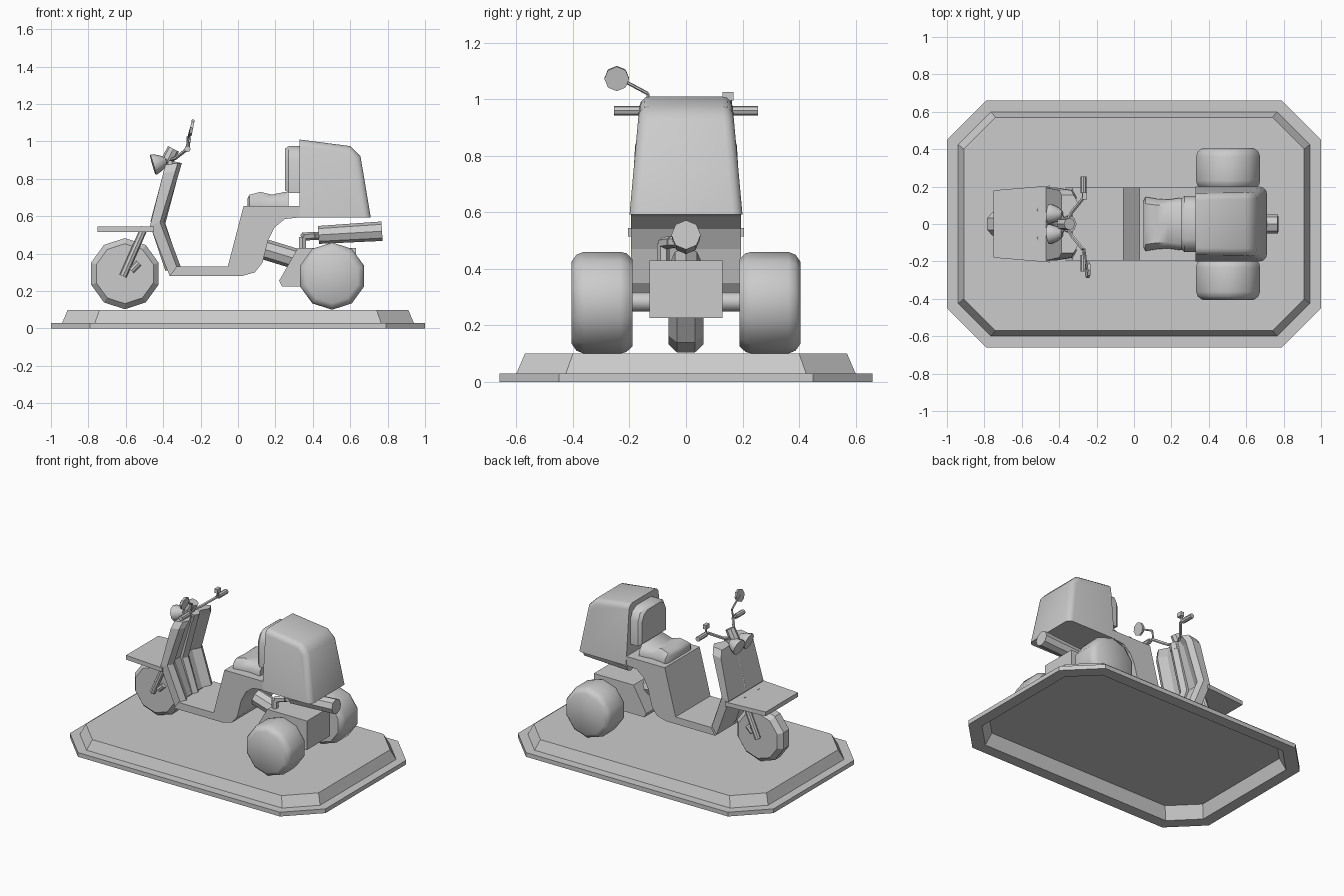
import bpy, bmesh, math
from mathutils import Vector

cube = bpy.data.objects.get("Cube")
if cube:
    bpy.data.objects.remove(cube, do_unlink=True)

GREY = (0.6, 0.6, 0.6, 1)
mat = bpy.data.materials.new("plain grey")
mat.use_nodes = True
mat.diffuse_color = GREY
mat.node_tree.nodes["Principled BSDF"].inputs["Base Color"].default_value = GREY


def loft(name, rings, smooth=0, bevel_rule=None, bevel=0.03):
    """Skin a list of equal-length point rings and cap both ends."""
    bm = bmesh.new()
    rows = [[bm.verts.new(p) for p in ring] for ring in rings]
    n = len(rows[0])
    for a, b in zip(rows, rows[1:]):
        for i in range(n):
            j = (i + 1) % n
            bm.faces.new((a[i], a[j], b[j], b[i]))
    bm.faces.new(rows[0])
    bm.faces.new(rows[-1])
    if bevel_rule:
        edges = [e for e in bm.edges if bevel_rule(e.verts[0].co, e.verts[1].co)]
        bmesh.ops.bevel(bm, geom=edges, offset=bevel, segments=3,
                        profile=0.5, affect='EDGES')
    bmesh.ops.recalc_face_normals(bm, faces=bm.faces[:])
    me = bpy.data.meshes.new(name)
    bm.to_mesh(me)
    bm.free()
    me.materials.append(mat)
    ob = bpy.data.objects.new(name, me)
    bpy.context.collection.objects.link(ob)
    if smooth:
        bpy.ops.object.select_all(action='DESELECT')
        ob.select_set(True)
        bpy.context.view_layer.objects.active = ob
        bpy.ops.object.shade_smooth_by_angle(angle=math.radians(smooth))
    return ob


def prism(name, profile, width):
    """Side profile of (x, z) points extruded to both sides."""
    return loft(name, [[(x, y, z) for x, z in profile] for y in (-width, width)])


def turned(name, p, q, stations, sides=10, smooth=0):
    """Turned solid along p-q, from (fraction, radius) stations."""
    p, q = Vector(p), Vector(q)
    rot = (q - p).to_track_quat('Z', 'Y')
    angles = [math.pi / 2 + math.tau * i / sides for i in range(sides)]
    return loft(name, [[p.lerp(q, t) + rot @ Vector((r * math.cos(a), r * math.sin(a), 0))
                        for a in angles] for t, r in stations], smooth)


def rod(name, p, q, r, r2=None, sides=8, smooth=0):
    return turned(name, p, q, [(0, r), (1, r2 or r)], sides, smooth)


def pipe(name, points, r):
    for i, (p, q) in enumerate(zip(points, points[1:])):
        rod(f"{name}_{i + 1}", p, q, r, sides=6)


# Display base: hollow underneath, flange and sloped raised deck
def octagon(a, b, z, cut):
    quarter = [(a, b - cut), (a - cut, b)]
    pts = quarter + [(-x, y) for x, y in reversed(quarter)]
    pts += [(-x, -y) for x, y in pts]
    return [(x, y, z) for x, y in pts]


loft("base", [octagon(0.89, 0.55, 0.085, 0.17), octagon(0.92, 0.58, 0, 0.17),
              octagon(1, 0.66, 0, 0.21), octagon(1, 0.66, 0.03, 0.21),
              octagon(0.94, 0.6, 0.03, 0.175), octagon(0.91, 0.57, 0.1, 0.17)])

# Wheels, axle and forks
turned("front_wheel", (-0.605, -0.062, 0.293), (-0.605, 0.062, 0.293),
       [(0, 0.16), (0.25, 0.19), (0.75, 0.19), (1, 0.16)])
rod("rear_axle", (0.505, -0.2, 0.283), (0.505, 0.2, 0.283), 0.034, smooth=50)
for side, s in (("left", -1), ("right", 1)):
    turned(f"{side}_rear_wheel", (0.503, s * 0.19, 0.28), (0.503, s * 0.405, 0.28),
           [(0, 0.155), (0.1, 0.175), (0.2, 0.18), (0.8, 0.18), (0.92, 0.17), (1, 0.145)],
           smooth=40)
    rod(f"{side}_fork", (-0.615, s * 0.075, 0.28), (-0.5, s * 0.075, 0.54), 0.02)
    rod(f"{side}_brake", (-0.57, s * 0.07, 0.31), (-0.53, s * 0.07, 0.35), 0.018)

# Front mudguard plate
loft("front_plate", [[(x, -w, 0.515), (x, w, 0.515), (x, w, 0.545), (x, -w, 0.545)]
                     for x, w in ((-0.75, 0.18), (-0.45, 0.205))])


# Leg shield with raised rims and a central column
def shield_ring(xf, zf, xr, zr, w):
    half = [(xf, w, zf), (xr, w, zr), (xr + 0.022, w - 0.04, zr), (xr - 0.01, w - 0.1, zr)]
    return half + [(x, -y, z) for x, y, z in reversed(half)]


loft("leg_shield", [shield_ring(-0.365, 0.28, -0.327, 0.327, 0.18),
                    shield_ring(-0.47, 0.55, -0.417, 0.567, 0.195),
                    shield_ring(-0.4, 0.83, -0.335, 0.84, 0.18),
                    shield_ring(-0.388, 0.875, -0.322, 0.885, 0.155)])
pipe("steering_column", [(-0.35, 0, 0.32), (-0.43, 0, 0.56), (-0.345, 0, 0.88)], 0.04)

# Floor, seat pedestal and rear arch
prism("body", [(-0.365, 0.28), (0.02, 0.28), (0.09, 0.3), (0.13, 0.35), (0.16, 0.47),
               (0.195, 0.54), (0.25, 0.585), (0.34, 0.595), (0.34, 0.655), (0.03, 0.655),
               (-0.055, 0.33), (-0.33, 0.33)], 0.195)

# Seat and backrest
seat = []
for x, w, top in ((0.05, 0.12, 0.695), (0.062, 0.145, 0.715), (0.12, 0.135, 0.73),
                  (0.18, 0.13, 0.715), (0.25, 0.14, 0.73), (0.27, 0.14, 0.73)):
    seat.append([(x, w * k, z) for k, z in
                 ((-1, 0.65), (-1, 0.685), (-0.75, top), (0, top - 0.005),
                  (0.75, top), (1, 0.685), (1, 0.65))])
loft("seat", seat, smooth=50)
outline = [(-1, -1), (1, -1), (1, 0.4), (0.85, 0.8), (0.55, 1),
           (-0.55, 1), (-0.85, 0.8), (-1, 0.4)]
loft("backrest", [[(x, y * 0.15 * k, 0.85 + z * 0.125 * k) for y, z in outline]
                  for x, k in ((0.34, 1), (0.27, 1), (0.25, 0.88))], smooth=40)

# Cargo box, tapering upwards with rounded top and rear edges
side = [(0.33, 0.592), (0.71, 0.592), (0.655, 0.92), (0.6, 0.975), (0.33, 1.01)]
loft("cargo_box", [[(x, s * (0.2 - 0.09 * (z - 0.59)), z) for x, z in side]
                   for s in (-1, 1)], smooth=40, bevel=0.035,
     bevel_rule=lambda a, b: a.y * b.y > 0 and max(a.z, b.z) > 0.6 and max(a.x, b.x) > 0.4)

# Engine, swing arm and exhaust
prism("engine", [(0.22, 0.255), (0.235, 0.225), (0.63, 0.225), (0.63, 0.43), (0.32, 0.43)], 0.13)
rod("swing_arm", (0.12, 0, 0.43), (0.3, 0, 0.375), 0.055)
turned("muffler", (0.43, 0, 0.5), (0.77, 0, 0.52), [(0, 0.048), (1, 0.052)], sides=8)
pipe("exhaust_pipe", [(0.345, -0.08, 0.42), (0.345, -0.08, 0.49),
                      (0.4, -0.05, 0.495), (0.45, 0, 0.495)], 0.022)

# Handlebar, headlights and controls
rod("stem", (-0.385, 0, 0.885), (-0.345, 0, 0.96), 0.033)
rod("stem_collar", (-0.36, 0, 0.85), (-0.35, 0, 0.895), 0.045)
for side, s in (("left", -1), ("right", 1)):
    pipe(f"{side}_handlebar", [(-0.365, 0, 0.9), (-0.335, s * 0.06, 0.91),
                               (-0.27, s * 0.14, 0.96), (-0.27, s * 0.19, 0.96)], 0.01)
    rod(f"{side}_grip", (-0.27, s * 0.165, 0.96), (-0.27, s * 0.255, 0.96), 0.017)
    turned(f"{side}_headlight", (-0.455, s * 0.055, 0.875), (-0.385, s * 0.05, 0.895),
           [(0, 0.055), (0.15, 0.055), (0.6, 0.042), (1, 0.02)], smooth=40)
    rod(f"{side}_headlight_mount", (-0.4, s * 0.05, 0.89), (-0.365, 0, 0.89), 0.015)

# Mirror on one side, control box on the other
pipe("mirror_arm", [(-0.275, -0.135, 0.955), (-0.265, -0.135, 1.02),
                    (-0.255, -0.21, 1.06), (-0.25, -0.245, 1.075)], 0.006)
rod("mirror", (-0.255, -0.245, 1.075), (-0.24, -0.245, 1.072), 0.044)
loft("control_box", [[(x, y, z) for x, y in ((-0.275, 0.13), (-0.25, 0.13),
                                              (-0.25, 0.168), (-0.275, 0.168))]
                     for z in (0.995, 1.025)])
rod("control_post", (-0.265, 0.155, 0.955), (-0.265, 0.155, 1.0), 0.008)
